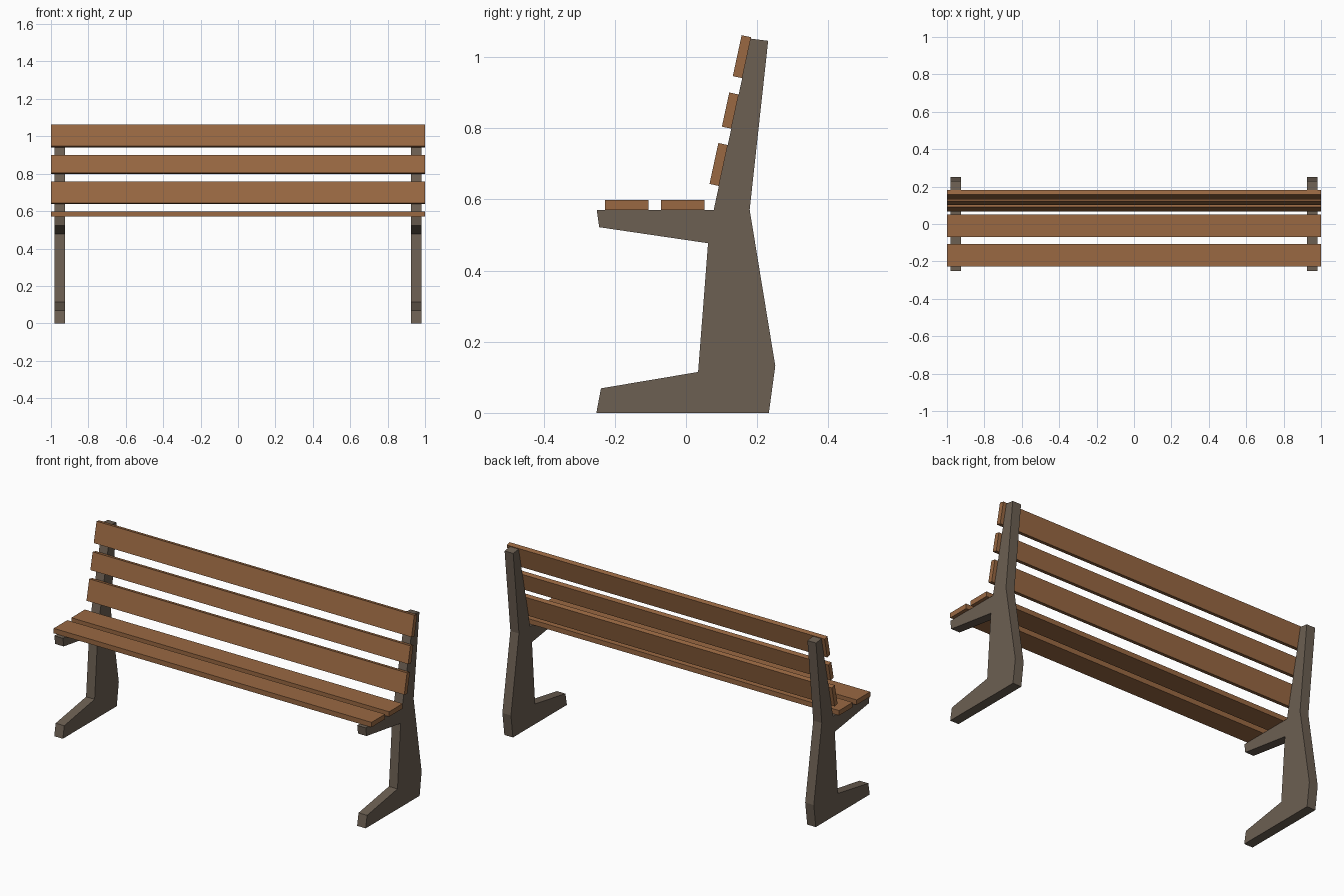
import bpy
import bmesh
from mathutils import Vector

if "Cube" in bpy.data.objects:
    bpy.data.objects.remove(bpy.data.objects["Cube"])


def material(name, color):
    m = bpy.data.materials.new(name)
    m.diffuse_color = (*color, 1)
    m.use_nodes = True
    m.node_tree.nodes["Principled BSDF"].inputs["Base Color"].default_value = m.diffuse_color
    return m


WOOD = material("wood", (0.32, 0.14, 0.055))
CONCRETE = material("frame", (0.15, 0.115, 0.085))


def extrude_profile(name, profile, x0, x1, mat):
    """Extrude a (y, z) outline from x0 to x1."""
    bm = bmesh.new()
    face = bm.faces.new([bm.verts.new((x0, y, z)) for y, z in profile])
    ext = bmesh.ops.extrude_face_region(bm, geom=[face])
    moved = [v for v in ext["geom"] if isinstance(v, bmesh.types.BMVert)]
    bmesh.ops.translate(bm, verts=moved, vec=(x1 - x0, 0, 0))
    bmesh.ops.recalc_face_normals(bm, faces=bm.faces)
    mesh = bpy.data.meshes.new(name)
    bm.to_mesh(mesh)
    bm.free()
    mesh.materials.append(mat)
    obj = bpy.data.objects.new(name, mesh)
    bpy.context.collection.objects.link(obj)
    return obj


# Side frames: foot, leg, seat arm and back post in one outline
frame = [(-0.252, 0), (0.233, 0), (0.251, 0.132), (0.179, 0.571),
         (0.231, 1.046), (0.182, 1.052), (0.078, 0.571), (-0.251, 0.571),
         (-0.244, 0.522), (0.062, 0.477), (0.034, 0.115), (-0.239, 0.069)]
for side, x in (("left", -0.98), ("right", 0.926)):
    extrude_profile(side + "_frame", frame, x, x + 0.054, CONCRETE)

# Seat slats resting on the arms
for i, y in enumerate((-0.228, -0.07)):
    extrude_profile(f"seat_slat_{i + 1}",
                    [(y, 0.571), (y + 0.122, 0.571), (y + 0.122, 0.599), (y, 0.599)],
                    -1, 1, WOOD)

# Back slats lying against the sloping front of the posts
base = Vector((0.078, 0.571))
slope = (Vector((0.182, 1.052)) - base).normalized()
out = Vector((-slope.y, slope.x)) * 0.027
for i, (low, high) in enumerate(((0.638, 0.753), (0.799, 0.895), (0.941, 1.056))):
    a, b = (base + slope * ((z - base.y) / slope.y) for z in (low, high))
    extrude_profile(f"back_slat_{i + 1}", [a, b, b + out, a + out], -1, 1, WOOD)
